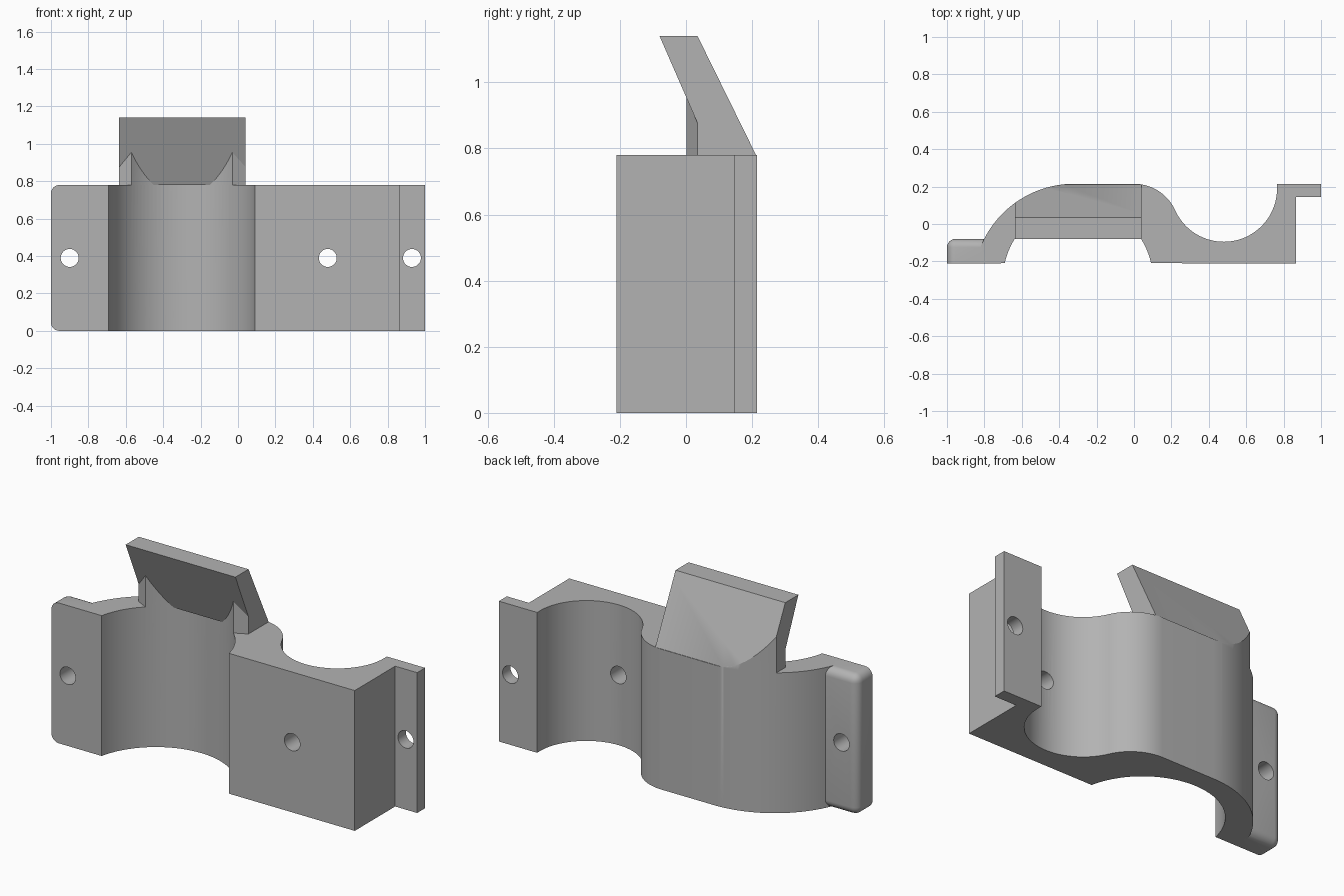
import bpy, bmesh
from math import sin, cos, radians
from mathutils import Vector

cube = bpy.data.objects.get("Cube")
if cube:
    bpy.data.objects.remove(cube)

HEIGHT = 0.78

grey = bpy.data.materials.new("plain_grey")
grey.use_nodes = True
colour = (0.45, 0.45, 0.45, 1)
grey.diffuse_color = colour
grey.node_tree.nodes["Principled BSDF"].inputs["Base Color"].default_value = colour


def arc(cx, cy, r, start, end, n=32):
    angles = [radians(start + (end - start) * i / n) for i in range(n + 1)]
    return [(cx + r * cos(a), cy + r * sin(a)) for a in angles]


def finish(name, bm):
    bmesh.ops.recalc_face_normals(bm, faces=bm.faces)
    mesh = bpy.data.meshes.new(name)
    bm.to_mesh(mesh)
    bm.free()
    mesh.materials.append(grey)
    obj = bpy.data.objects.new(name, mesh)
    bpy.context.collection.objects.link(obj)
    return obj


def prism(name, points, place, sweep):
    """Extrude a closed outline along the sweep vector."""
    bm = bmesh.new()
    face = bm.faces.new([bm.verts.new(place(a, b)) for a, b in points])
    out = bmesh.ops.extrude_face_region(bm, geom=[face])
    moved = [v for v in out["geom"] if isinstance(v, bmesh.types.BMVert)]
    bmesh.ops.translate(bm, verts=moved, vec=Vector(sweep))
    return finish(name, bm)


def plan(name, points, low, high):
    return prism(name, points, lambda x, y: (x, y, low), (0, 0, high - low))


def side(name, points, left, right):
    return prism(name, points, lambda y, z: (left, y, z), (right - left, 0, 0))


def combine(target, tool, operation):
    mod = target.modifiers.new(operation.lower(), "BOOLEAN")
    mod.operation, mod.object, mod.solver = operation, tool, "EXACT"
    bpy.context.view_layer.objects.active = target
    bpy.ops.object.modifier_apply(modifier=mod.name)
    bpy.data.objects.remove(tool)


# Main body: channel, saddle and stepped right end in one plan outline
outer_arc = arc(-0.32, -0.325, 0.54, 90, 157.7)
shoulder = arc(0, -0.027, 0.242, 24.3, 90, 20)
body = plan("clamp_body", [(0.865, -0.21), (0.865, 0.145), (1, 0.145), (1, 0.215), (0.765, 0.215)]
            + arc(0.48, 0.19, 0.285, 0, -155.7, 40) + shoulder[1:] + outer_arc
            + [(-0.78, -0.21)] + arc(-0.3, -0.294, 0.4, 167.85, 12.15, 48), 0, HEIGHT)

# Left mounting ear with rounded outer edges
bm = bmesh.new()
bmesh.ops.create_cube(bm, size=1)
for v in bm.verts:
    v.co = (-0.885 + 0.23 * v.co.x, -0.145 + 0.13 * v.co.y, HEIGHT * (0.5 + v.co.z))
rounded = []
for e in bm.edges:
    a, b = (v.co for v in e.verts)
    at_back = min(a.y, b.y) > -0.1 and min(a.x, b.x) < -0.9
    at_end = max(a.x, b.x) < -0.9 and abs(a.y - b.y) > 0.1
    if at_back or at_end:
        rounded.append(e)
bmesh.ops.bevel(bm, geom=rounded, offset=0.045, segments=6, profile=0.5, affect="EDGES")
combine(body, finish("left_ear", bm), "UNION")

# Leaning lip, trimmed to the outer wall
LEFT, RIGHT = -0.635, 0.04
lip = side("lip", [(0.212, HEIGHT), (0.035, 1.14), (-0.08, 1.14), (0.077, HEIGHT)], LEFT, RIGHT)
back = shoulder + outer_arc
combine(lip, plan("trim", back + [(-0.82, -0.3), (0.22, -0.3)], 0.6, 1.3), "INTERSECT")

# Neck that carries the wall up under the lip
neck_back = [p for p in back if LEFT < p[0] < RIGHT]
neck = plan("neck", [(RIGHT, 0.035), (RIGHT, 0.212)] + neck_back + [(LEFT, 0.114), (LEFT, 0.035)]
            + arc(-0.3, -0.294, 0.4, 132.5, 47.5, 28), HEIGHT, 1.1)
combine(neck, side("trim", [(0.212, HEIGHT), (0.035, 1.14), (-0.08, 1.14), (-0.08, HEIGHT)],
                   -0.8, 0.2), "INTERSECT")
combine(lip, neck, "UNION")
combine(body, lip, "UNION")

# Screw holes
for x in (-0.9, 0.48, 0.93):
    hole = prism("hole", arc(x, 0.39, 0.048, 0, 348.75, 31), lambda a, b: (a, -0.5, b), (0, 1, 0))
    combine(body, hole, "DIFFERENCE")

# Smooth curves, sharp corners
bpy.ops.object.select_all(action="DESELECT")
body.select_set(True)
bpy.context.view_layer.objects.active = body
bpy.ops.object.shade_smooth_by_angle(angle=radians(30))
